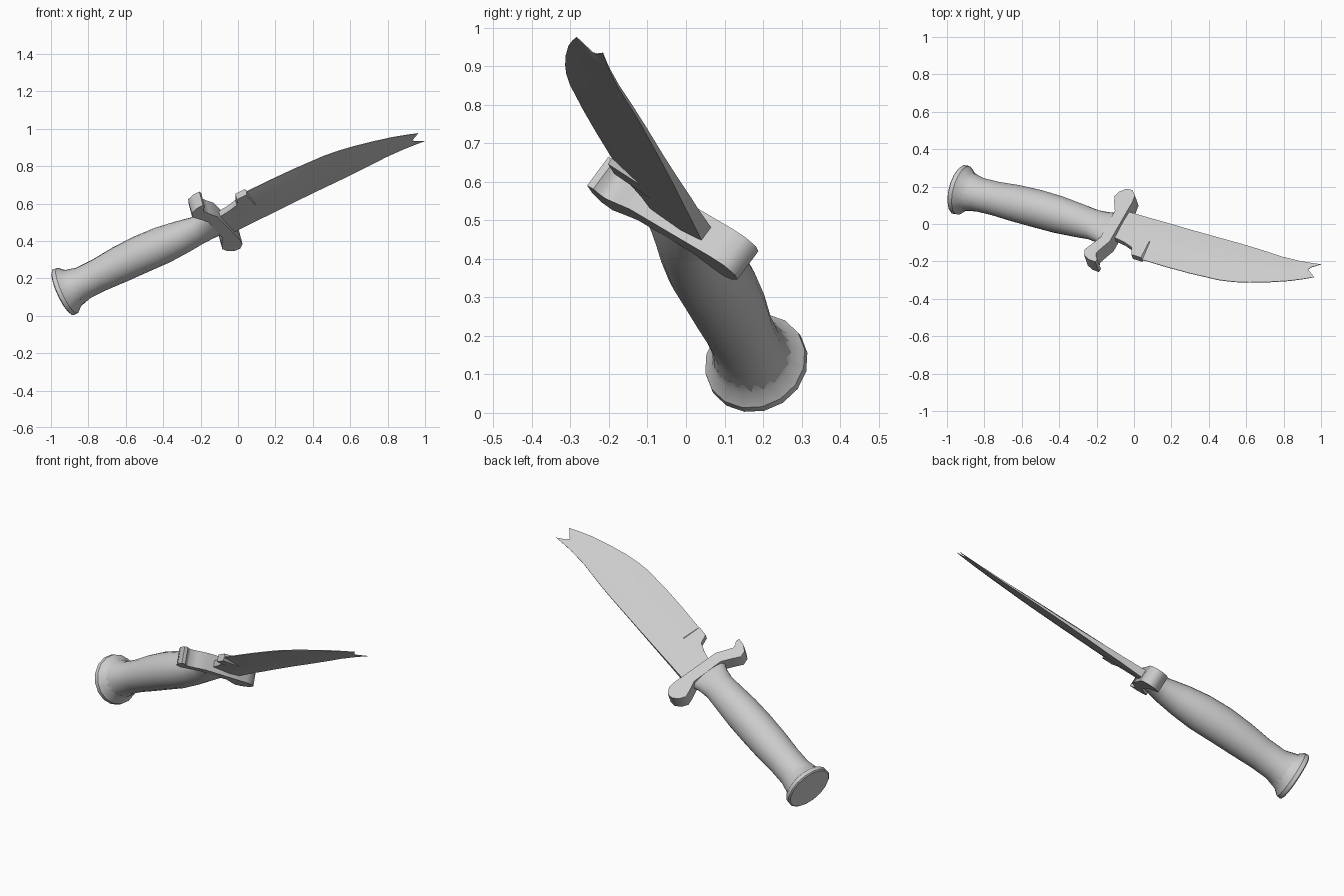
import bpy, bmesh, math
from mathutils import Vector

if "Cube" in bpy.data.objects:
    bpy.data.objects.remove(bpy.data.objects["Cube"])

# Tilted frame of the knife: u runs to the tip, w across the blade, n out of its flat
origin = Vector((-0.12, -0.03, 0.5))
u = Vector((0.884, -0.233, 0.407)).normalized()
w = Vector((0.41, 0.78, -0.47))
w = (w - u * w.dot(u)).normalized()
n = u.cross(w)

steel = bpy.data.materials.new("grey_steel")
steel.diffuse_color = (0.6, 0.6, 0.6, 1)
steel.use_nodes = True
steel.node_tree.nodes["Principled BSDF"].inputs["Base Color"].default_value = steel.diffuse_color


def place(s, t, h):
    return origin + u * s + w * t + n * h


def finish(name, bm, angle):
    bmesh.ops.recalc_face_normals(bm, faces=bm.faces)
    mesh = bpy.data.meshes.new(name)
    bm.to_mesh(mesh)
    bm.free()
    mesh.materials.append(steel)
    obj = bpy.data.objects.new(name, mesh)
    bpy.context.collection.objects.link(obj)
    bpy.ops.object.select_all(action='DESELECT')
    obj.select_set(True)
    bpy.context.view_layer.objects.active = obj
    bpy.ops.object.shade_smooth_by_angle(angle=math.radians(angle))
    return obj


def loft(name, rings, angle, paired_caps=False):
    """Skin a list of closed rings; cap with one face, or with quads across paired points."""
    bm = bmesh.new()
    loops = [[bm.verts.new(place(*p)) for p in ring] for ring in rings]
    count = len(loops[0])
    for a, b in zip(loops, loops[1:]):
        for i in range(count):
            j = (i + 1) % count
            bm.faces.new((a[i], a[j], b[j], b[i]))
    for end in (loops[0], loops[-1]):
        if paired_caps:
            for i in range(count // 2 - 1):
                bm.faces.new((end[i], end[i + 1], end[count - 2 - i], end[count - 1 - i]))
        else:
            bm.faces.new(end)
    return finish(name, bm, angle)


def round_ring(s, across, deep, bow, sides):
    return [(s, across * math.cos(k * math.tau / sides),
             bow + deep * math.sin(k * math.tau / sides)) for k in range(sides)]


# Handle: slightly bowed, swelling grip (s, radius across, radius deep, bow)
grip = [(-0.88, .108, .108, 0), (-0.845, .102, .100, 0), (-0.80, .093, .088, .001),
        (-0.70, .093, .088, .005), (-0.58, .100, .097, .011), (-0.45, .102, .102, .014),
        (-0.32, .100, .101, .010), (-0.20, .092, .088, .005), (-0.11, .086, .072, .001),
        (-0.05, .095, .058, 0), (-0.01, .11, .046, 0)]
loft("handle", [round_ring(*g, 20) for g in grip], 40)

# Pommel: faceted flare ending in a flat disc
cap = [(-0.926, .128), (-0.920, .136), (-0.898, .134), (-0.868, .108), (-0.835, .098)]
loft("pommel", [round_ring(s, r, r, 0, 16) for s, r in cap], 30)

# Guard: S-curved profile (t, s) extruded through its width
outline = [(-.247, .03), (-.226, .032), (-.210, .016), (-.19, .010), (-.15, .026),
           (-.10, .048), (.10, .053), (.17, .056), (.215, .05), (.243, .022),
           (.241, -.012), (.215, -.042), (.18, -.056), (.145, -.042), (.09, -.012),
           (-.09, -.012), (-.14, -.036), (-.19, -.062), (-.225, -.048), (-.244, -.01)]
loft("guard", [[(s, t, h) for t, s in outline] for h in (-.047, .047)], 50)

# Blade stations: s, cutting edge t, spine t, half thickness at edge, core and spine
stations = [(.03, -.05, .122, .018, .026, .022), (.112, -.065, .122, .018, .026, .019),
            (.164, -.084, .121, .018, .026, .017), (.186, -.130, .121, .020, .026, .016),
            (.245, -.133, .121, .020, .026, .015), (.25, -.133, .121, .002, .026, .015),
            (.40, -.138, .120, .002, .024, .010), (.54, -.139, .119, .002, .022, .007),
            (.717, -.133, .118, .002, .019, .005), (.80, -.120, .116, .002, .017, .004),
            (.88, -.100, .112, .002, .014, .004), (.98, -.068, .106, .002, .011, .003),
            (1.085, -.028, .109, .002, .006, .002), (1.15, .003, .115, .0015, .003, .0015),
            (1.21, .035, .123, .001, .0015, .001)]


def blade_ring(s, edge, spine, thin, core, back_edge):
    # the last station is notched between two points
    notch = .055 if s > 1.2 else 0
    bevel = edge + (spine - edge) * .42
    ridge = edge + (spine - edge) * .62
    half = [(s, edge, thin), (s - notch, bevel, core * .9),
            (s - notch * .8, ridge, core), (s, spine, back_edge)]
    return half + [(a, b, -h) for a, b, h in reversed(half)]


loft("blade", [blade_ring(*st) for st in stations], 20, paired_caps=True)
